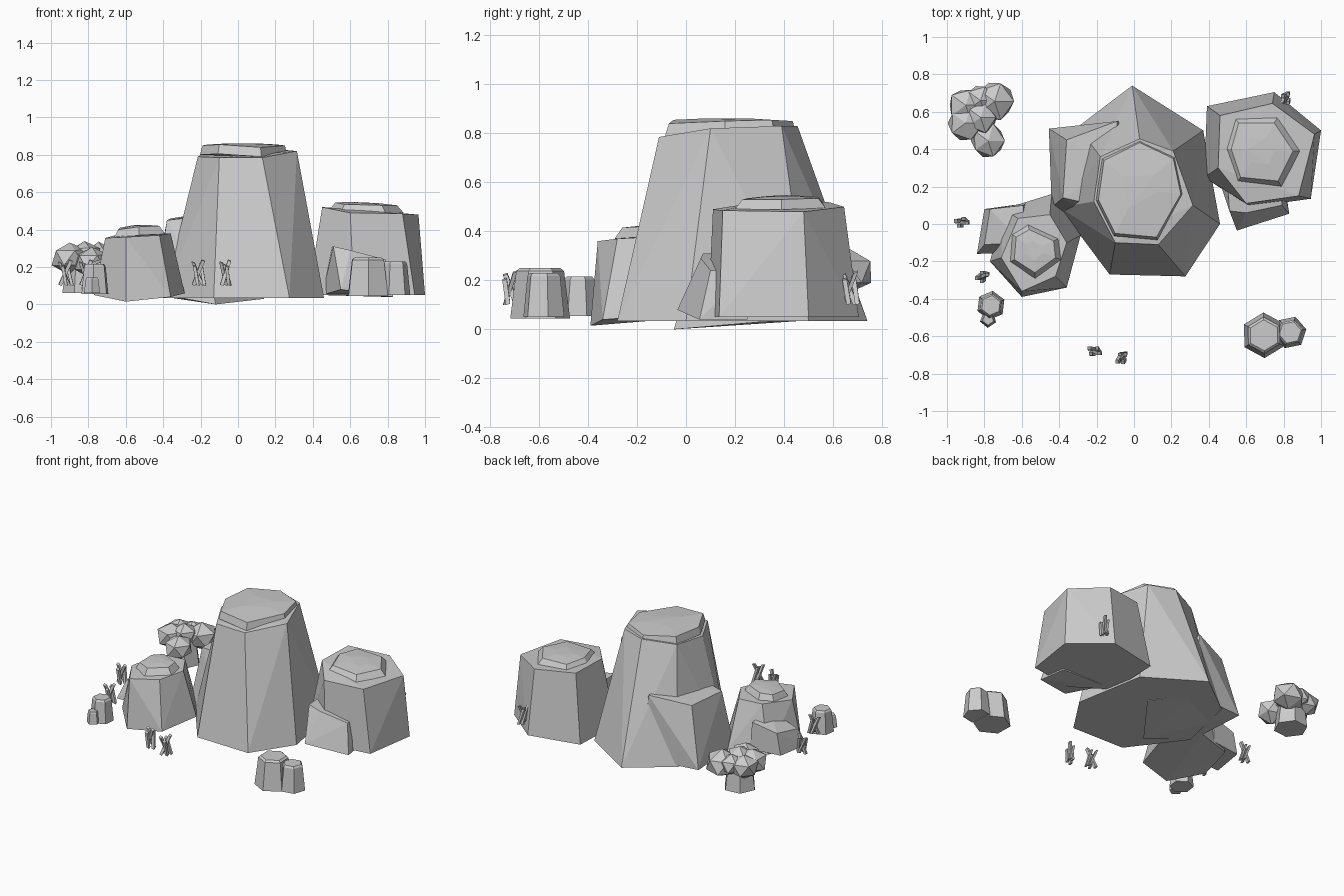
import bpy, bmesh, math, random
from mathutils import Vector

if "Cube" in bpy.data.objects:
    bpy.data.objects.remove(bpy.data.objects["Cube"])

random.seed(4)
stone = bpy.data.materials.new("stone grey")
stone.diffuse_color = (0.6, 0.6, 0.6, 1)
stone.use_nodes = True
stone.node_tree.nodes["Principled BSDF"].inputs["Base Color"].default_value = stone.diffuse_color


def finish(name, bm):
    bmesh.ops.recalc_face_normals(bm, faces=bm.faces)
    mesh = bpy.data.meshes.new(name)
    bm.to_mesh(mesh)
    bm.free()
    mesh.materials.append(stone)
    obj = bpy.data.objects.new(name, mesh)
    bpy.context.collection.objects.link(obj)
    return obj


def hull(name, *rings):
    """Faceted rock wrapped around rings of points."""
    bm = bmesh.new()
    for ring in rings:
        for p in ring:
            bm.verts.new(p)
    bmesh.ops.convex_hull(bm, input=bm.verts)
    loose = [v for v in bm.verts if not v.link_faces]
    bmesh.ops.delete(bm, geom=loose, context='VERTS')
    bmesh.ops.dissolve_limit(bm, angle_limit=0.03, verts=bm.verts, edges=bm.edges)
    return finish(name, bm)


def flat(points, z):
    return [(x, y, z) for x, y in points]


def scaled(points, s, dz):
    """Copy of a ring, scaled about its middle and moved up."""
    c = sum((Vector(p) for p in points), Vector()) / len(points)
    return [c + (Vector(p) - c) * s + Vector((0, 0, dz)) for p in points]


def cap(name, ring, drop, flare):
    hull(name, ring, scaled(ring, flare, -drop), scaled(ring, 0.45, 0.008))


# Tall middle rock
hull("tall_rock",
     flat([(-.01, .74), (.37, .5), (.46, 0), (.275, -.28), (-.13, -.27),
           (-.4, .09), (-.3, .52)], .035),
     [(.03, .455, .83), (.21, .39, .83), (.315, .1, .82), (.13, -.11, .785),
      (-.1, -.1, .785), (-.215, .12, .79), (-.18, .36, .81)])
cap("tall_rock_cap",
    [(.03, .435, .85), (.21, .35, .855), (.25, .16, .85), (.12, -.07, .84),
     (-.1, -.05, .855), (-.19, .13, .85), (-.16, .34, .855)], .05, 1.06)

# Lower shoulder leaning on the tall rock
hull("tall_rock_shoulder",
     [(-.455, .51, .05), (-.44, .09, .06), (-.12, -.05, 0), (.14, .3, .03), (-.05, .55, .04)],
     [(-.36, .45, .46), (-.38, .14, .45), (-.2, .1, .47), (-.1, .3, .5), (-.09, .55, .5)])

# Left rock
hull("left_rock",
     [(-.6, -.39, .015), (-.36, -.34, .04), (-.285, -.06, .06), (-.44, .16, .06),
      (-.7, .08, .06), (-.77, -.2, .05)],
     [(-.6, -.36, .36), (-.42, -.28, .37), (-.36, -.1, .38), (-.45, .05, .38),
      (-.62, .03, .38), (-.71, -.18, .355)])
cap("left_rock_cap",
    [(-.56, -.03, .42), (-.43, -.09, .42), (-.42, -.18, .42), (-.53, -.26, .415),
     (-.64, -.19, .4), (-.63, -.07, .41)], .045, 1.25)
hull("left_rock_shoulder",
     flat([(-.84, -.16), (-.8, .08), (-.58, .11), (-.6, -.15)], .08),
     [(-.8, -.11, .2), (-.77, .08, .23), (-.59, .1, .27), (-.6, -.1, .28)])

# Right rock
hull("right_rock",
     flat([(.39, .63), (.75, .705), (1, .5), (.945, .135), (.62, .09), (.375, .25)], .05),
     [(.46, .58, .52), (.74, .645, .5), (.965, .48, .48), (.88, .15, .485),
      (.6, .11, .49), (.45, .3, .52)])
cap("right_rock_cap",
    [(.56, .54, .54), (.75, .54, .535), (.85, .39, .53), (.77, .23, .53),
     (.57, .25, .535), (.52, .4, .545)], .04, 1.2)
hull("right_rock_shoulder",
     [(.55, -.035, .08), (.83, .055, .04), (.8, .25, .04), (.45, .25, .05)],
     [(.51, .07, .31), (.6, .06, .29), (.79, .1, .24), (.79, .25, .24), (.5, .25, .31)])


# Small pebble columns: x, y, base radius, bottom, top, sides, turn
def column(name, x, y, r, z0, z1, n, turn):
    def ring(rad, z):
        return [(x + rad * math.cos(turn + math.tau * i / n),
                 y + rad * math.sin(turn + math.tau * i / n), z) for i in range(n)]
    hull(name, ring(r, z0), ring(r * .8, z1 - .012), ring(r * .68, z1))


for i, args in enumerate([
        (.695, -.595, .122, .045, .25, 6, .55),
        (.835, -.58, .088, .05, .23, 6, .2),
        (-.765, -.435, .078, .055, .215, 6, .4),
        (-.78, -.51, .045, .06, .145, 5, .9),
        (-.83, .58, .11, .06, .24, 6, .1)]):
    column(f"small_rock_{i + 1}", *args)

# Clump of boulders at the back left
for i, (x, y, z, r) in enumerate([
        (-.9, .635, .24, .1), (-.745, .655, .235, .112), (-.78, .445, .225, .1),
        (-.9, .54, .25, .102), (-.82, .57, .265, .09), (-.82, .66, .25, .085)]):
    bm = bmesh.new()
    bmesh.ops.create_icosphere(bm, subdivisions=1, radius=r)
    for v in bm.verts:
        v.co *= random.uniform(.92, 1.08)
        v.co.z *= .85
    finish(f"boulder_{i + 1}", bm).location = (x, y, z)

# Bundles of crossed sticks: position and turn
for i, (x, y, turn) in enumerate([
        (-.92, .01, .3), (-.81, -.28, .8), (-.21, -.68, 0),
        (-.065, -.715, 1.2), (.81, .67, 1.5)]):
    c, s = math.cos(turn), math.sin(turn)

    def place(u, v, z):
        return Vector((x + u * c - v * s, y + u * s + v * c, z))

    w = .009
    square = [Vector(p) for p in [(w, w, 0), (-w, w, .006), (-w, -w, 0), (w, -w, -.006)]]
    for j, (u0, v0, u1, v1) in enumerate([
            (-.028, .012, .024, -.012), (.02, .008, -.03, .016),
            (.03, -.012, .012, .016), (-.005, -.018, -.022, -.014)]):
        a, b = place(u0, v0, .105), place(u1, v1, .235 - .01 * j)
        hull(f"stick_{i + 1}_{j + 1}", [a + q for q in square], [b + q for q in square])
